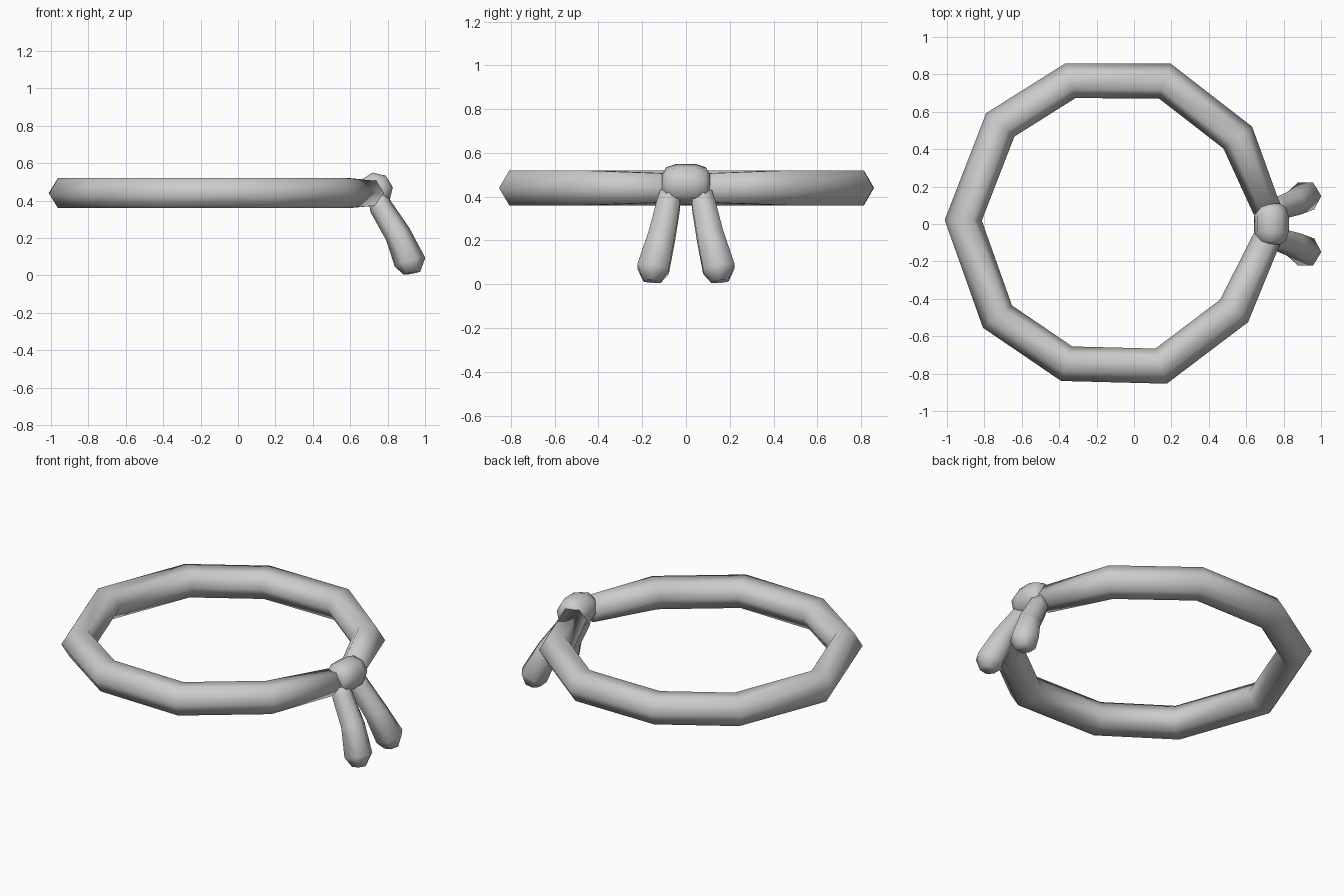
import bpy, math
from mathutils import Vector

if "Cube" in bpy.data.objects:
    bpy.data.objects.remove(bpy.data.objects["Cube"])


def tube(name, pts, radii, side, n=6, phase=0.0, closed=False):
    """Mitred polygonal tube; 'side' is the fixed reference axis of the section."""
    pts = [Vector(p) for p in pts]
    ref, m = Vector(side), len(pts)
    verts, faces = [], []
    for i, p in enumerate(pts):
        a = (p - pts[i - 1]).normalized() if i > 0 or closed else None
        b = (pts[(i + 1) % m] - p).normalized() if i < m - 1 or closed else None
        a, b = a or b, b or a
        t = (a + b).normalized()
        u = t.cross(ref).normalized()
        v = u.cross(t).normalized()
        miter = 1 / max(t.dot(a), 0.8)
        for k in range(n):
            ang = phase + 2 * math.pi * k / n
            verts.append(p + radii[i] * (u * math.cos(ang) * miter + v * math.sin(ang)))
    for i in range(m if closed else m - 1):
        j = (i + 1) % m
        for k in range(n):
            l = (k + 1) % n
            faces.append((i * n + k, i * n + l, j * n + l, j * n + k))
    if not closed:
        faces.append(tuple(reversed(range(n))))
        faces.append(tuple(range((m - 1) * n, m * n)))
    me = bpy.data.meshes.new(name)
    me.from_pydata(verts, [], faces)
    me.update()
    me.shade_smooth()
    ob = bpy.data.objects.new(name, me)
    bpy.context.collection.objects.link(ob)
    return ob


# Band: hexagonal tube around the head, narrowing into the knot
band = [(0.71, 0.08), (0.555, 0.462), (0.165, 0.764), (-0.34, 0.766), (-0.715, 0.53),
        (-0.913, 0.02), (-0.73, -0.495), (-0.36, -0.747), (0.145, -0.76),
        (0.535, -0.465), (0.71, -0.08)]
tube("band", [(x, y, 0.44) for x, y in band], [0.076] + [0.093] * 9 + [0.076], (0, 0, 1))

# Knot: faceted barrel lying across the join
tube("knot", [(0.735, y, 0.457) for y in (-0.11, -0.09, -0.042, 0.042, 0.09, 0.11)],
     [0.045, 0.078, 0.094, 0.094, 0.078, 0.045], (0, 0, 1), n=8, phase=math.radians(9))

# Tails: two flaring ends hanging from the knot
for s, label in ((1, "back"), (-1, "front")):
    tube("tail_" + label,
         [(0.735, s * 0.07, 0.45), (0.765, s * 0.08, 0.365), (0.855, s * 0.11, 0.22),
          (0.92, s * 0.15, 0.07), (0.93, s * 0.155, 0.012)],
         [0.045, 0.062, 0.07, 0.084, 0.045], (0, 1, 0))

# Make all normals face outward
import bmesh
for ob in bpy.context.collection.objects:
    bm = bmesh.new()
    bm.from_mesh(ob.data)
    bmesh.ops.recalc_face_normals(bm, faces=bm.faces)
    bm.to_mesh(ob.data)
    bm.free()
